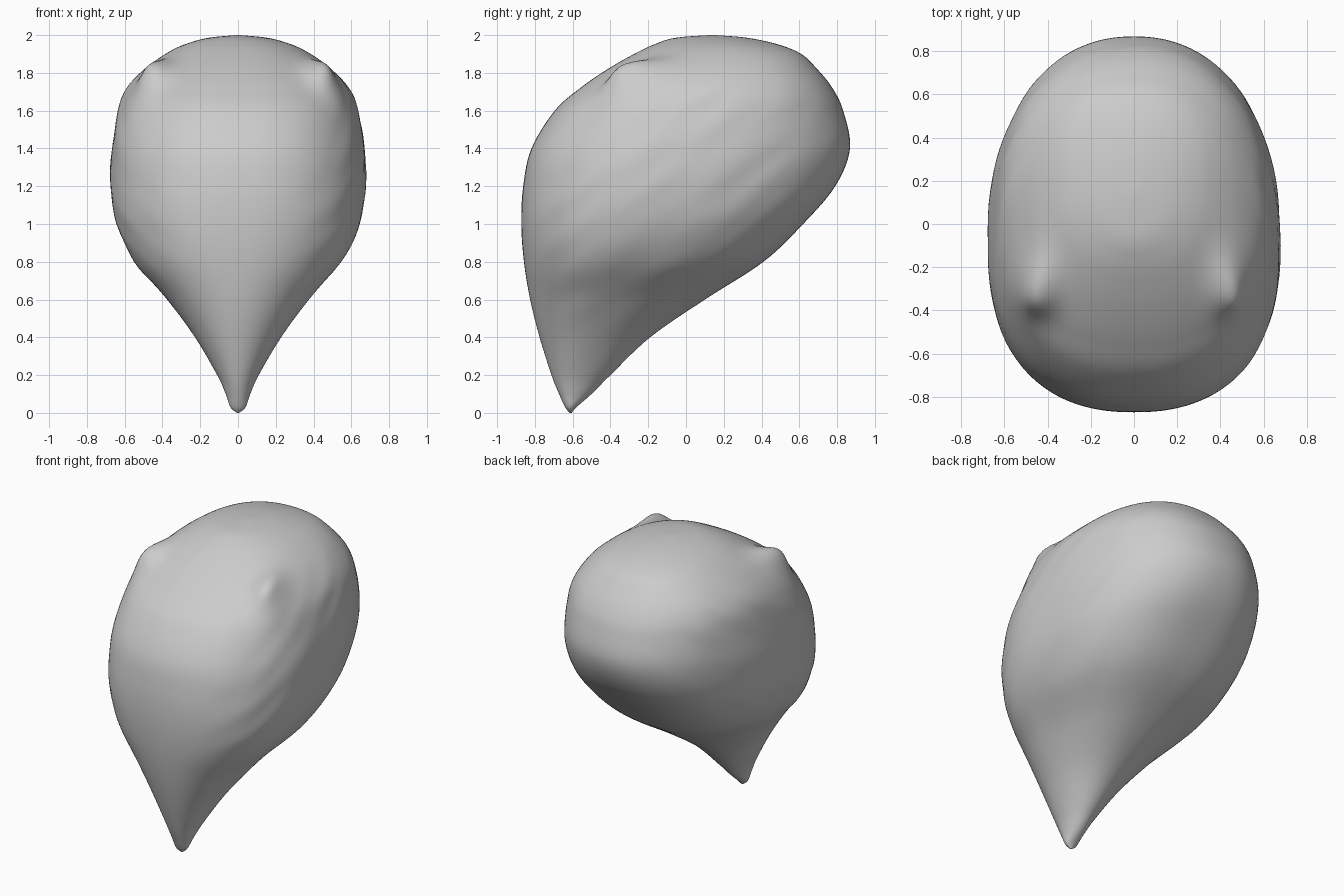
import bpy, bmesh, math
from mathutils import Vector, noise

if "Cube" in bpy.data.objects:
    bpy.data.objects.remove(bpy.data.objects["Cube"])

SEGS, STEPS = 120, 7

# Horizontal sections: z, front y, back y, half width, y of widest point,
# squareness of the front half, squareness of the back half
SECTIONS = [
    (0.00, -0.615, -0.605, 0.005, -0.61, 2.0, 2.0),
    (0.03, -0.640, -0.580, 0.040, -0.61, 2.0, 2.0),
    (0.10, -0.672, -0.500, 0.065, -0.60, 2.0, 2.0),
    (0.20, -0.712, -0.400, 0.110, -0.57, 2.0, 2.0),
    (0.40, -0.775, -0.190, 0.228, -0.52, 2.0, 2.1),
    (0.60, -0.825, 0.100, 0.375, -0.45, 2.05, 2.3),
    (0.80, -0.858, 0.410, 0.548, -0.33, 2.2, 2.5),
    (1.00, -0.872, 0.620, 0.642, -0.22, 2.3, 2.5),
    (1.20, -0.862, 0.790, 0.674, -0.12, 2.35, 2.3),
    (1.40, -0.818, 0.868, 0.670, -0.05, 2.35, 2.2),
    (1.60, -0.695, 0.832, 0.635, 0.03, 2.35, 2.2),
    (1.72, -0.560, 0.775, 0.585, 0.08, 2.3, 2.25),
    (1.82, -0.415, 0.695, 0.495, 0.12, 2.3, 2.3),
    (1.90, -0.275, 0.610, 0.385, 0.15, 2.3, 2.3),
    (1.95, -0.170, 0.490, 0.285, 0.15, 2.2, 2.2),
    (1.985, -0.060, 0.330, 0.160, 0.14, 2.0, 2.0),
    (2.00, 0.120, 0.160, 0.010, 0.14, 2.0, 2.0),
]


def spline(a, b, c, d, t):
    """Catmull-Rom blend of four section tuples."""
    return [0.5 * (2*q + (r-p)*t + (2*p-5*q+4*r-s)*t*t + (3*q-p-3*r+s)*t**3)
            for p, q, r, s in zip(a, b, c, d)]


def smooth_sections():
    n = len(SECTIONS)
    for i in range(n - 1):
        quad = [SECTIONS[min(max(k, 0), n - 1)] for k in range(i - 1, i + 3)]
        for j in range(STEPS):
            yield spline(*quad, j / STEPS)
    yield SECTIONS[-1]


def power(v, n):
    return math.copysign(abs(v) ** (2 / n), v)


def sculpt(p):
    """Raise the two small ears and add faint streaks on the skin."""
    p = p.copy()
    if p.z > 1.35:
        dx = (abs(p.x) - 0.44) / 0.085
        dy = p.y + 0.31
        dy /= 0.11 if dy < 0 else 0.16
        h = 0.085 * math.exp(-(dx * dx + dy * dy))
        side = math.copysign(1, p.x)
        p += h * Vector((0.35 * side, -0.4, 0.8))
    side_amount = min(1, abs(p.x) / 0.5) * min(1, max(0, 1.95 - p.z) / 0.2)
    streak = noise.noise(Vector((p.x * 5, p.y * 4 - p.z * 2, p.z * 7 - p.y * 4)))
    p.x *= 1 + 0.014 * streak * side_amount
    return p


# Head: lofted teardrop
bm = bmesh.new()
rings = []
for z, yf, yb, w, ym, nf, nb in smooth_sections():
    ring = []
    for k in range(SEGS):
        a = 2 * math.pi * k / SEGS
        c, s = math.cos(a), math.sin(a)
        n = nb if s > 0 else nf
        y = ym + power(s, n) * ((yb - ym) if s > 0 else (ym - yf))
        ring.append(bm.verts.new(sculpt(Vector((w * power(c, n), y, z)))))
    rings.append(ring)
for lo, hi in zip(rings, rings[1:]):
    for k in range(SEGS):
        m = (k + 1) % SEGS
        bm.faces.new((lo[k], lo[m], hi[m], hi[k]))
bm.faces.new(rings[0][::-1])
bm.faces.new(rings[-1])
bmesh.ops.recalc_face_normals(bm, faces=bm.faces)
for f in bm.faces:
    f.smooth = True

mesh = bpy.data.meshes.new("head")
bm.to_mesh(mesh)
bm.free()
head = bpy.data.objects.new("head", mesh)
bpy.context.collection.objects.link(head)
